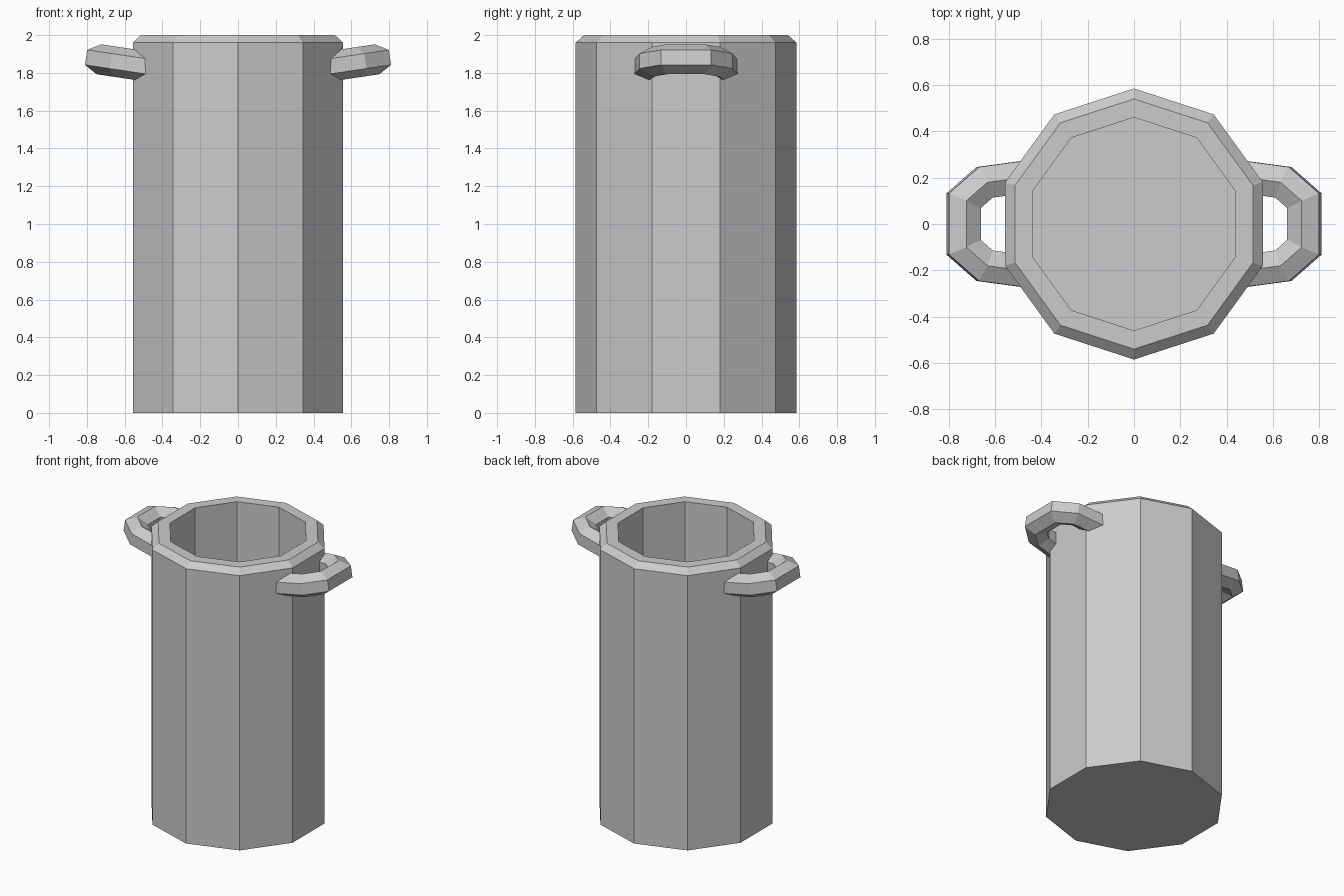
import bpy, bmesh
from math import sin, cos, pi, radians
from mathutils import Vector

if "Cube" in bpy.data.objects:
    bpy.data.objects.remove(bpy.data.objects["Cube"])


def skin(name, rings):
    """Join equal-sized rings of points into a closed solid with capped ends."""
    bm = bmesh.new()
    loops = [[bm.verts.new(p) for p in ring] for ring in rings]
    n = len(loops[0])
    for a, b in zip(loops, loops[1:]):
        for i in range(n):
            j = (i + 1) % n
            bm.faces.new((a[i], a[j], b[j], b[i]))
    bm.faces.new(loops[0])
    bm.faces.new(loops[-1])
    bmesh.ops.recalc_face_normals(bm, faces=bm.faces[:])
    mesh = bpy.data.meshes.new(name)
    bm.to_mesh(mesh)
    bm.free()
    obj = bpy.data.objects.new(name, mesh)
    bpy.context.collection.objects.link(obj)
    return obj


# Hollow ten-sided vessel: outside, chamfered rim, inside wall, floor
profile = [(0.585, 0), (0.585, 1.96), (0.54, 2.0), (0.46, 2.0), (0.46, 0.1)]
skin("vessel", [[(r * cos(pi / 2 + i * pi / 5), r * sin(pi / 2 + i * pi / 5), z)
                 for i in range(10)] for r, z in profile])

# Handle: hexagonal section swept with mitred corners along a tilted loop
tilt = radians(8.5)
out = Vector((cos(tilt), 0, sin(tilt)))
side = Vector((0, 1, 0))
up = Vector((-sin(tilt), 0, cos(tilt)))
centre = Vector((0.736, 0, 1.872))

half = [(0.0, 0.10), (-0.092, 0.18), (-0.287, 0.206)]
path = [Vector((u, -v)) for u, v in reversed(half)] + [Vector(p) for p in half]
normals = []
for a, b in zip(path, path[1:]):
    d = (b - a).normalized()
    normals.append(Vector((d.y, -d.x)))

rings = []
for k, p in enumerate(path):
    before, after = normals[max(k - 1, 0)], normals[min(k, len(normals) - 1)]
    n = (before + after).normalized()
    n /= n.dot(after)
    ring = []
    for i in range(6):
        t = pi / 6 + i * pi / 3
        q = p + n * (0.08 * cos(t))
        ring.append(centre + out * q.x + side * q.y + up * (0.08 * sin(t)))
    rings.append(ring)

handle = skin("handles", rings)
mirror = handle.modifiers.new("other_side", 'MIRROR')
mirror.use_axis[0] = True
mirror.use_clip = False
